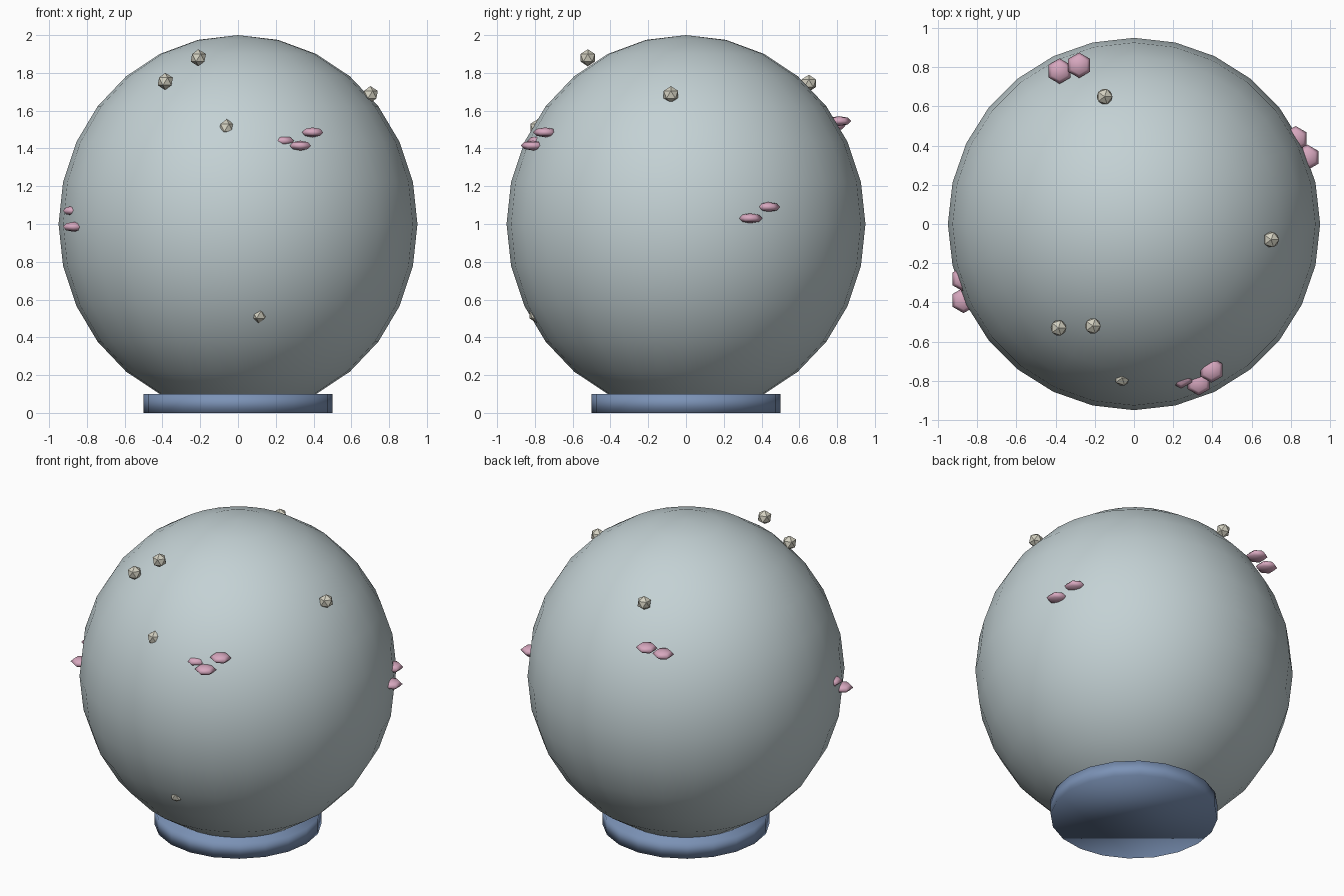
import bpy
import bmesh
from mathutils import Matrix, Vector

cube = bpy.data.objects.get("Cube")
if cube:
    bpy.data.objects.remove(cube, do_unlink=True)


def material(name, rgb):
    mat = bpy.data.materials.new(name)
    color = (*rgb, 1)
    mat.diffuse_color = color
    mat.use_nodes = True
    for node in mat.node_tree.nodes:
        if node.type == 'BSDF_PRINCIPLED':
            node.inputs["Base Color"].default_value = color
    return mat


def add_object(name, bm, mat, location, smooth):
    for face in bm.faces:
        face.smooth = smooth
    mesh = bpy.data.meshes.new(name)
    bm.to_mesh(mesh)
    bm.free()
    mesh.materials.append(mat)
    obj = bpy.data.objects.new(name, mesh)
    obj.location = location
    bpy.context.collection.objects.link(obj)
    return obj


def ellipsoid(name, segments, rings, radius, height, mat, location):
    bm = bmesh.new()
    bmesh.ops.create_uvsphere(bm, u_segments=segments, v_segments=rings, radius=1)
    bmesh.ops.scale(bm, vec=Vector((radius, radius, height)), verts=bm.verts)
    return add_object(name, bm, mat, location, True)


glass = material("pale_blue_grey", (0.55, 0.64, 0.66))
blue = material("slate_blue", (0.20, 0.29, 0.47))
pink = material("soft_pink", (0.68, 0.39, 0.52))
cream = material("cream_grey", (0.65, 0.63, 0.53))

# Globe, slightly taller than wide
ellipsoid("globe", 28, 14, 0.95, 1.0, glass, (0, 0, 1))

# Round base disc
bm = bmesh.new()
bmesh.ops.create_cone(bm, cap_ends=True, segments=20, radius1=0.5, radius2=0.5,
                      depth=0.1, matrix=Matrix.Identity(4))
add_object("base", bm, blue, (0, 0, 0.05), True)

# Faceted pellets on the globe surface
pellets = [
    (-0.21, -0.52, 1.88), (-0.385, -0.53, 1.755), (0.70, -0.08, 1.685),
    (-0.15, 0.65, 1.745), (-0.06, -0.785, 1.51), (0.11, -0.79, 0.52),
]
for i, place in enumerate(pellets, 1):
    bm = bmesh.new()
    bmesh.ops.create_icosphere(bm, subdivisions=1, radius=0.045)
    add_object(f"pellet_{i}", bm, cream, place, False)

# Flat petals in small clusters
petals = [
    (0.395, -0.745, 1.485), (0.33, -0.81, 1.415), (0.24, -0.775, 1.44),
    (-0.87, -0.39, 0.985), (-0.87, -0.28, 1.07),
    (0.885, 0.34, 1.03), (0.825, 0.435, 1.09),
    (-0.38, 0.78, 1.52), (-0.28, 0.81, 1.545),
]
for i, place in enumerate(petals, 1):
    ellipsoid(f"petal_{i}", 6, 4, 0.065, 0.026, pink, place)
